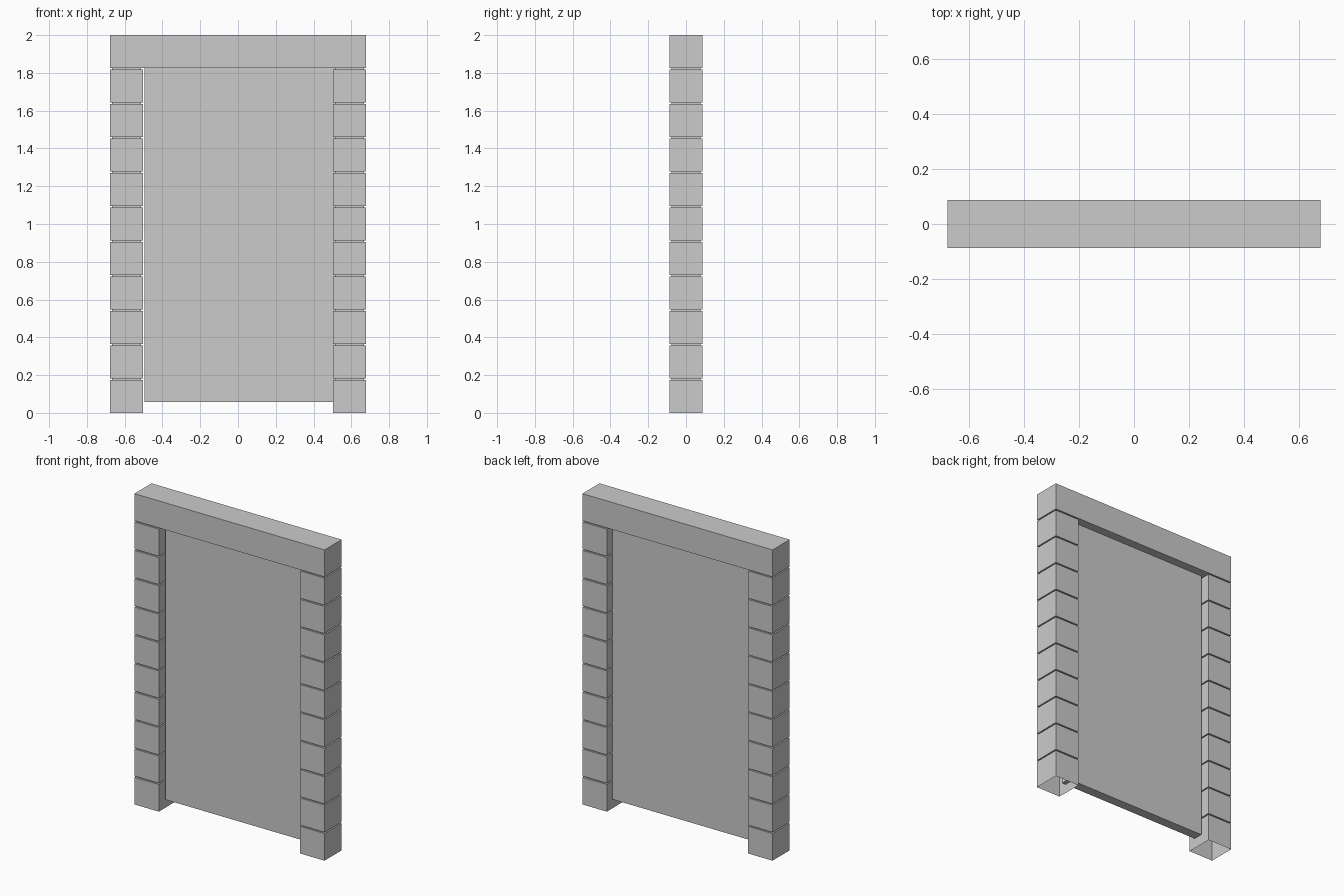
import bpy
import bmesh

cube = bpy.data.objects.get("Cube")
if cube:
    bpy.data.objects.remove(cube, do_unlink=True)

stone = bpy.data.materials.new("plain_grey")
stone.use_nodes = True
grey = (0.6, 0.6, 0.6, 1.0)
stone.diffuse_color = grey
stone.node_tree.nodes["Principled BSDF"].inputs["Base Color"].default_value = grey

HALF_W = 0.677      # half of the whole width
SIDE = 0.174        # post and lintel thickness
POST_TOP = 1.826
BLOCKS = 10
GROOVE = 0.008      # height of the joint between blocks
INSET = 0.011       # depth of the joint


def finish(name, bm):
    bmesh.ops.recalc_face_normals(bm, faces=bm.faces[:])
    mesh = bpy.data.meshes.new(name)
    bm.to_mesh(mesh)
    bm.free()
    mesh.materials.append(stone)
    obj = bpy.data.objects.new(name, mesh)
    bpy.context.collection.objects.link(obj)
    return obj


def box(name, x0, x1, y0, y1, z0, z1):
    bm = bmesh.new()
    bmesh.ops.create_cube(bm, size=1)
    for v in bm.verts:
        v.co.x = x1 if v.co.x > 0 else x0
        v.co.y = y1 if v.co.y > 0 else y0
        v.co.z = z1 if v.co.z > 0 else z0
    return finish(name, bm)


def post(name, cx):
    """Stack of square blocks with recessed joints, open at the foot."""
    pitch = POST_TOP / BLOCKS
    h = SIDE / 2
    profile = []
    for i in range(BLOCKS):
        z0, z1 = i * pitch, (i + 1) * pitch
        profile += [(h, z0), (h, z1 - GROOVE),
                    (h - INSET, z1 - GROOVE), (h - INSET, z1)]
    bm = bmesh.new()
    rings = [[bm.verts.new((cx + sx * r, sy * r, z))
              for sx, sy in ((-1, -1), (1, -1), (1, 1), (-1, 1))]
             for r, z in profile]
    for a, b in zip(rings, rings[1:]):
        for k in range(4):
            n = (k + 1) % 4
            bm.faces.new((a[k], a[n], b[n], b[k]))
    bm.faces.new(rings[-1])
    return finish(name, bm)


# Posts on both sides
for label, sign in (("left", 1), ("right", -1)):
    post(label + "_post", sign * (HALF_W - SIDE / 2))

# Beam across the top
box("lintel", -HALF_W, HALF_W, -SIDE / 2, SIDE / 2, POST_TOP, 2.0)

# Door panel, set into the left post with a slim gap at the right one
box("door_panel", -0.494, 0.53, -0.031, 0.031, 0.058, POST_TOP)
